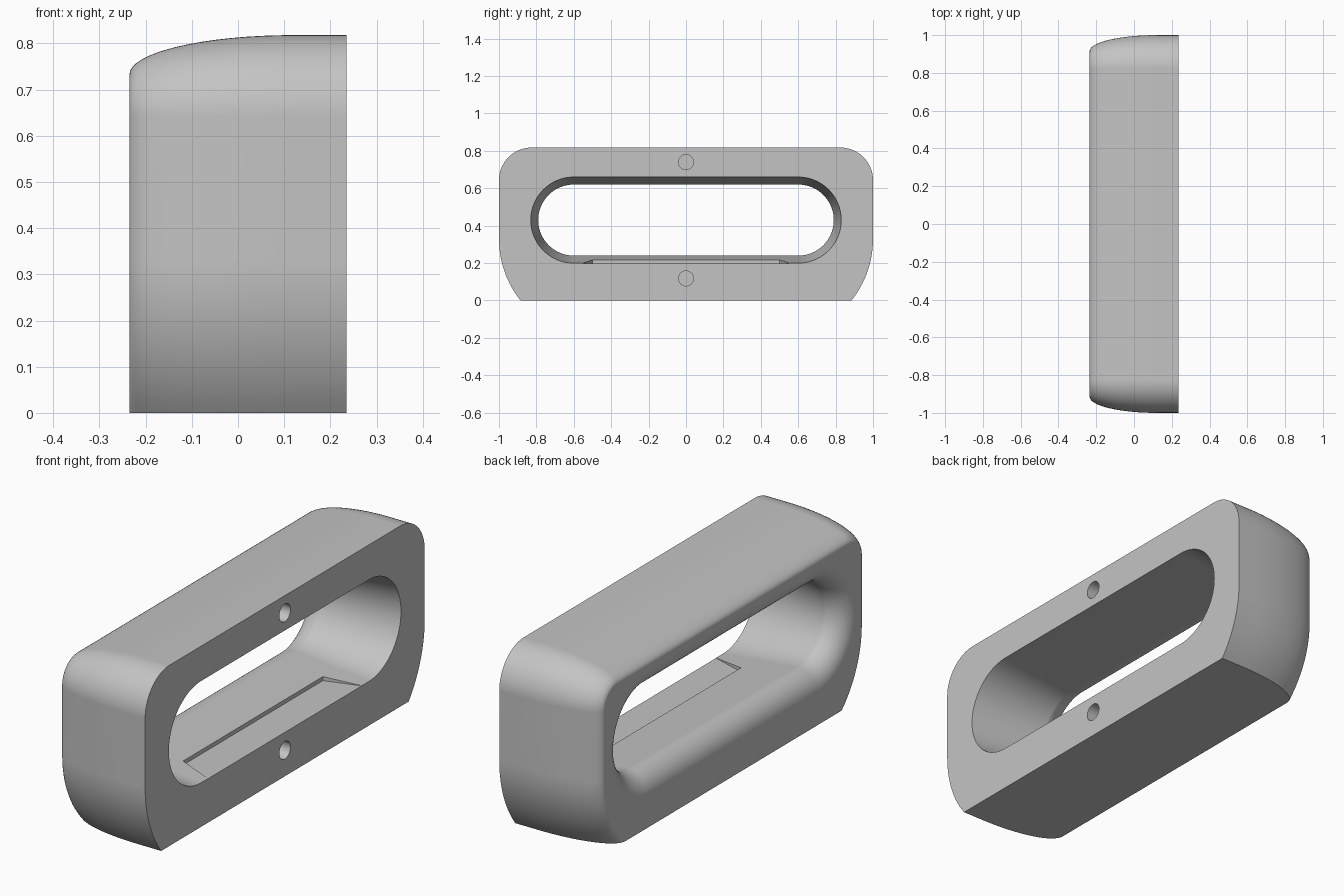
import bpy, bmesh, math

if "Cube" in bpy.data.objects:
    bpy.data.objects.remove(bpy.data.objects["Cube"], do_unlink=True)

FACE, BACK = 0.235, -0.235      # flat mounting face and rounded rear
MID = 0.43                      # height of the opening's axis

grey = bpy.data.materials.new("plain grey")
grey.use_nodes = True
grey.diffuse_color = (0.55, 0.55, 0.55, 1)
grey.node_tree.nodes["Principled BSDF"].inputs["Base Color"].default_value = grey.diffuse_color


def arc(cy, cz, r, start, end, n):
    """Points (y, z) along a circular arc."""
    angles = [start + (end - start) * i / n for i in range(n + 1)]
    return [(cy + r * math.cos(a), cz + r * math.sin(a)) for a in angles]


def loft(name, sections):
    """Closed solid through (x, outline) sections."""
    bm = bmesh.new()
    rings = [[bm.verts.new((x, y, z)) for y, z in pts] for x, pts in sections]
    for a, b in zip(rings, rings[1:]):
        for i in range(len(a)):
            j = (i + 1) % len(a)
            bm.faces.new((a[i], a[j], b[j], b[i]))
    bm.faces.new(rings[0])
    bm.faces.new(rings[-1])
    bmesh.ops.recalc_face_normals(bm, faces=bm.faces)
    mesh = bpy.data.meshes.new(name)
    bm.to_mesh(mesh)
    bm.free()
    obj = bpy.data.objects.new(name, mesh)
    bpy.context.collection.objects.link(obj)
    mesh.materials.append(grey)
    return obj


def outer(d):
    """Body outline drawn in by d, with a flat base."""
    r = 0.531 - d
    half = arc(0.469, 0.33, r, -math.asin(0.33 / r), 0, 14)
    half += arc(0.825, 0.643, 0.175 - d, 0, math.pi / 2, 16)
    return half + [(-y, z) for y, z in reversed(half)]


def stadium(r):
    q = math.pi / 2
    return arc(0.6, MID, r, -q, q, 40) + arc(-0.6, MID, r, q, 3 * q, 40)


# Body with an elliptical roll towards the rear
quarter = [math.pi / 2 * i / 16 for i in range(17)]
body = loft("handle_body", [(FACE, outer(0))] + [
    (0.12 - 0.355 * math.sin(t), outer(0.085 * (1 - math.cos(t)))) for t in quarter])

# Tapered opening with a rounded rear lip
lip = 0.1
opening = loft("opening_cutter", [(FACE + 0.1, stadium(0.241))] + [
    (BACK + lip - lip * math.sin(t), stadium(0.19 + lip * (1 - math.cos(t)))) for t in quarter
] + [(BACK - 0.1, stadium(0.19 + lip))])

# Shallow tray in the floor of the opening
tray = loft("tray_cutter", [
    (x, [(-w, 0.199), (w, 0.199), (w, 0.3), (-w, 0.3)])
    for x, w in ((FACE + 0.032, 0.56), (0.075, 0.5))])

# Blind screw holes above and below the opening
holes = [loft(name, [(x, arc(0, z, 0.04, 0, math.tau, 32)[:-1]) for x in (FACE + 0.1, 0.08)])
         for name, z in (("upper_hole_cutter", 0.74), ("lower_hole_cutter", 0.118))]

for cutter in [opening, tray] + holes:
    cutter.hide_render = True
    mod = body.modifiers.new(cutter.name, "BOOLEAN")
    mod.operation, mod.solver, mod.object = "DIFFERENCE", "EXACT", cutter

# Apply the cuts, drop the cutters and shade
bpy.ops.object.select_all(action="DESELECT")
body.select_set(True)
bpy.context.view_layer.objects.active = body
for mod in list(body.modifiers):
    bpy.ops.object.modifier_apply(modifier=mod.name)
for cutter in [opening, tray] + holes:
    bpy.data.objects.remove(cutter, do_unlink=True)
bpy.ops.object.shade_smooth_by_angle(angle=math.radians(30))
weighted = body.modifiers.new("even_shading", "WEIGHTED_NORMAL")
weighted.keep_sharp = True
